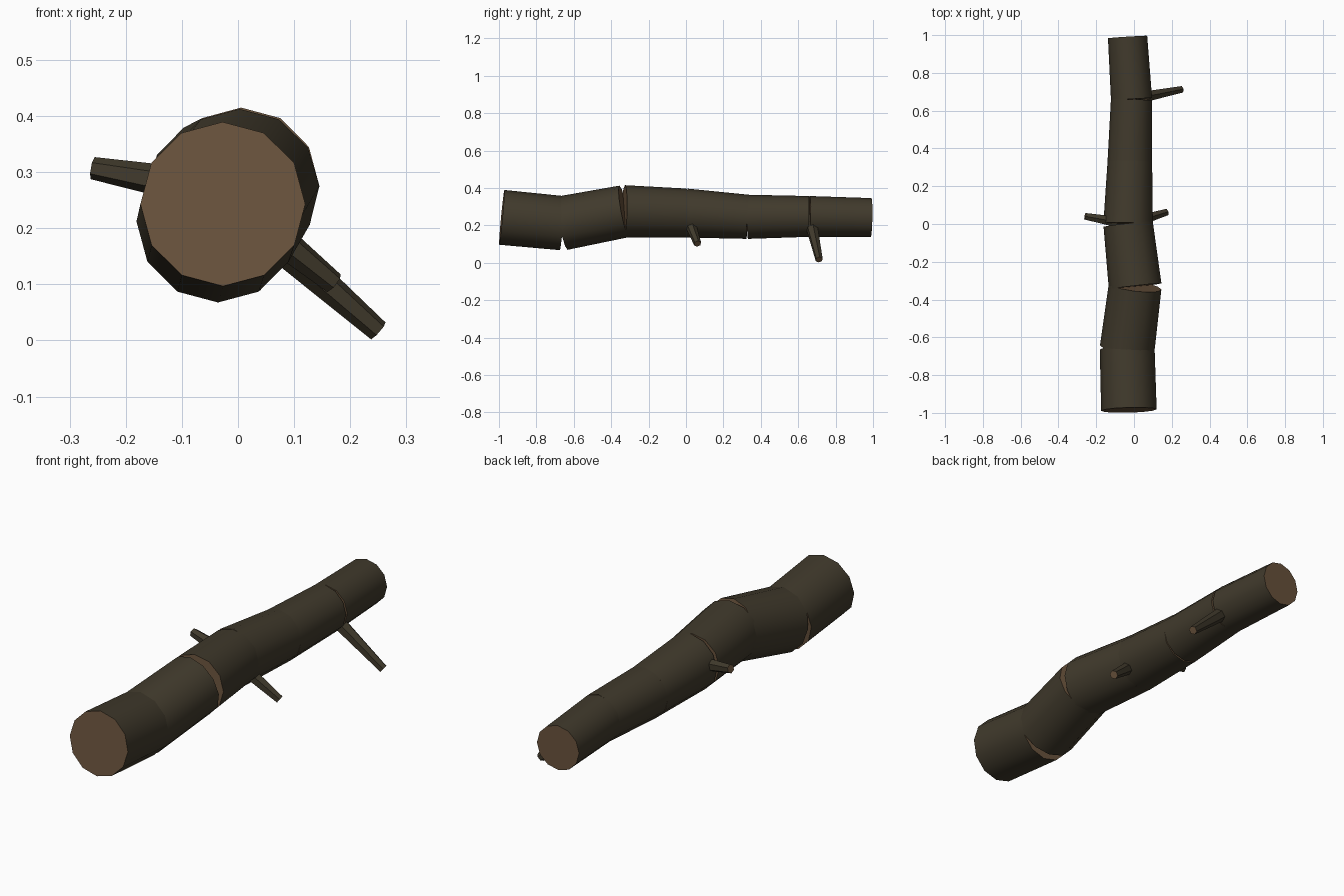
import bpy, bmesh, math
from mathutils import Vector, Matrix

if "Cube" in bpy.data.objects:
    bpy.data.objects.remove(bpy.data.objects["Cube"], do_unlink=True)


def material(name, rgb):
    m = bpy.data.materials.new(name)
    m.use_nodes = True
    m.diffuse_color = (*rgb, 1)
    m.node_tree.nodes["Principled BSDF"].inputs["Base Color"].default_value = (*rgb, 1)
    return m


bark = material("dark bark", (0.052, 0.042, 0.025))
wood = material("cut wood", (0.147, 0.089, 0.047))


def tapered_log(name, start, end, r1, r2, sides):
    """Capped tapered cylinder from start to end; bark sides, wood caps."""
    start, end = Vector(start), Vector(end)
    axis = (end - start).normalized()
    side = axis.cross(Vector((0, 0, 1))).normalized()
    up = side.cross(axis)
    rot = Matrix((side, up, axis)).transposed().to_4x4()
    bm = bmesh.new()
    bmesh.ops.create_cone(bm, cap_ends=True, segments=sides, radius1=r1, radius2=r2,
                          depth=(end - start).length,
                          matrix=Matrix.Translation((start + end) / 2) @ rot)
    for f in bm.faces:
        f.material_index = 1 if abs(f.normal.dot(axis)) > 0.9 else 0
    mesh = bpy.data.meshes.new(name)
    bm.to_mesh(mesh)
    bm.free()
    mesh.materials.append(bark)
    mesh.materials.append(wood)
    ob = bpy.data.objects.new(name, mesh)
    bpy.context.collection.objects.link(ob)
    bpy.ops.object.select_all(action='DESELECT')
    ob.select_set(True)
    bpy.context.view_layer.objects.active = ob
    bpy.ops.object.shade_smooth_by_angle(angle=math.radians(40))


# Trunk: crooked chain of straight sections, (centre, radius) at each joint
joints = [
    ((-0.027, -0.985, 0.243), 0.147),
    ((-0.036, -0.66, 0.212), 0.145),
    ((0.006, -0.33, 0.275), 0.14),
    ((-0.031, 0, 0.266), 0.131),
    ((-0.022, 0.33, 0.246), 0.118),
    ((-0.013, 0.66, 0.248), 0.109),
    ((-0.034, 0.99, 0.242), 0.104),
]
for i, ((a, ra), (b, rb)) in enumerate(zip(joints, joints[1:])):
    tapered_log(f"trunk_section_{i + 1}", a, b, ra, rb, 12)

# Broken-off side branches growing from the trunk joints
branches = {
    "left_middle_branch": (3, (0.171, 0.062, 0.102)),
    "left_rear_branch": (5, (0.25, 0.712, 0.017)),
    "right_middle_branch": (3, (-0.259, 0.041, 0.307)),
}
for name, (joint, tip) in branches.items():
    tapered_log(name, joints[joint][0], tip, 0.036, 0.02, 6)
